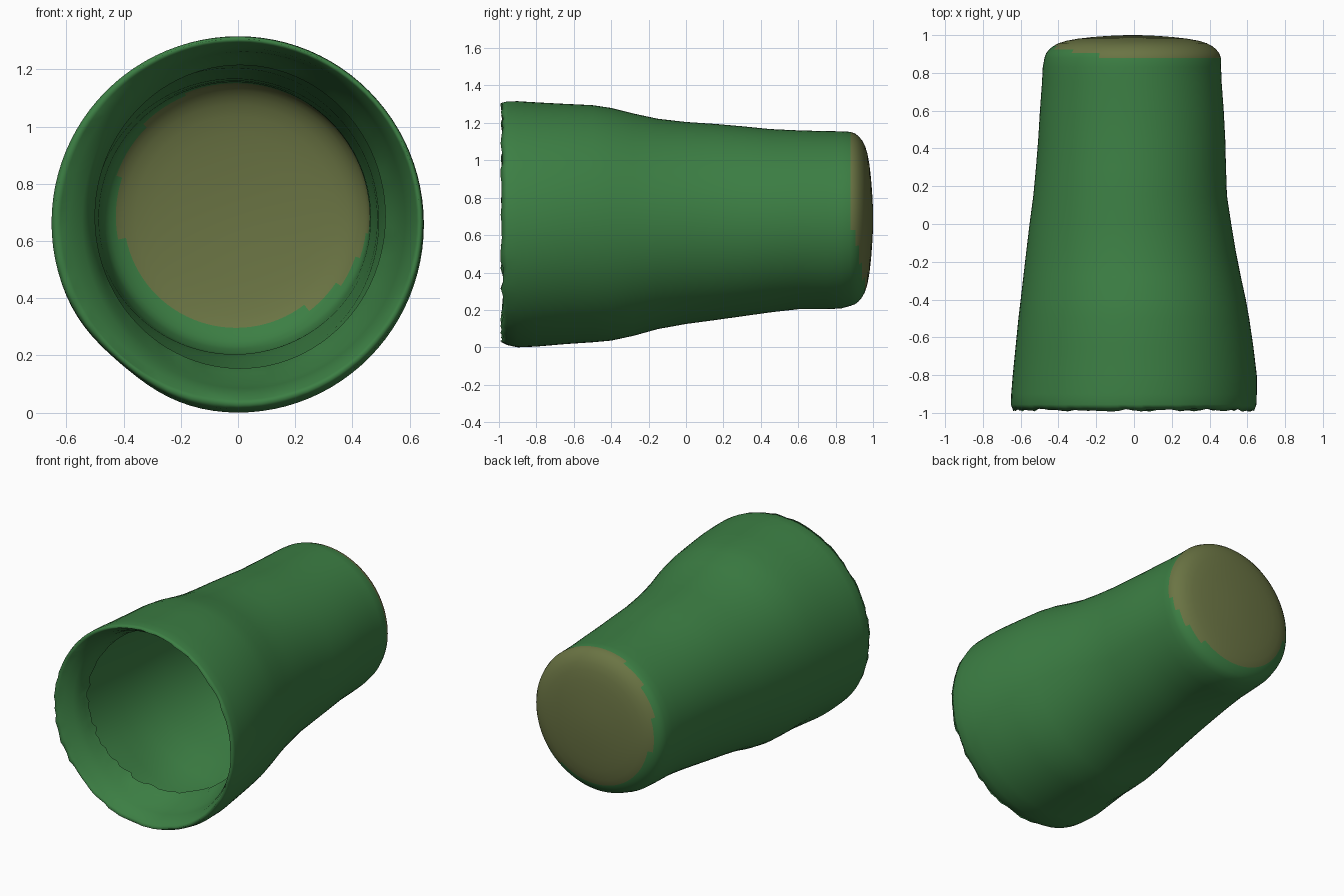
import bpy, bmesh, math, random

if "Cube" in bpy.data.objects:
    bpy.data.objects.remove(bpy.data.objects["Cube"])

random.seed(4)
N = 96


def material(name, rgb):
    m = bpy.data.materials.new(name)
    m.diffuse_color = (*rgb, 1)
    m.use_nodes = True
    m.node_tree.nodes["Principled BSDF"].inputs["Base Color"].default_value = m.diffuse_color
    return m


green = material("cup green", (0.045, 0.21, 0.057))
olive = material("base olive", (0.145, 0.175, 0.057))

# Outer wall sections: y, x left, x right, z bottom, z top
wall = [
    (-0.955, -.652, .648, .012, 1.315), (-0.90, -.650, .650, .000, 1.316),
    (-0.80, -.642, .650, .004, 1.310), (-0.65, -.627, .632, .017, 1.302),
    (-0.50, -.612, .610, .027, 1.295), (-0.40, -.600, .592, .036, 1.280),
    (-0.28, -.586, .566, .062, 1.250), (-0.15, -.571, .540, .098, 1.222),
    (0.00, -.553, .515, .125, 1.205), (0.15, -.533, .492, .145, 1.195),
    (0.30, -.519, .487, .166, 1.182), (0.45, -.507, .483, .187, 1.167),
    (0.60, -.498, .475, .204, 1.160), (0.75, -.487, .464, .204, 1.156),
    (0.83, -.483, .461, .208, 1.155), (0.88, -.474, .460, .222, 1.152),
]
# Rounded base: y, scale of the last wall section
cap = [(.905, .98), (.925, .945), (.942, .90), (.957, .84), (.97, .75),
       (.981, .62), (.989, .47), (.995, .31), (.999, .15)]
# Rolled-in lip: share of depth, x left, x right, z bottom, z top (free edge first)
lip = [
    (1.0, -.50, .515, .155, 1.215), (0.8, -.51, .54, .135, 1.23),
    (0.55, -.52, .57, .10, 1.255), (0.35, -.545, .585, .085, 1.262),
    (0.15, -.59, .605, .068, 1.275), (0.04, -.62, .625, .045, 1.295),
]

bm = bmesh.new()


def ring(y, x0, x1, z0, z1, dent=0.0, depth=0.0, jag=0.0):
    verts = []
    for i in range(N):
        a = 2 * math.pi * i / N
        c, s = math.cos(a), math.sin(a)
        k = 1 - dent * math.exp(-((a - math.radians(230)) / .3) ** 2)
        x = (x0 + x1) / 2 + (x1 - x0) / 2 * c * k
        z = (z0 + z1) / 2 + (z1 - z0) / 2 * s * k
        # The lip reaches deeper on the right than on the left
        yy = y + depth * (.27 + .12 * c) + random.uniform(-jag, jag)
        verts.append(bm.verts.new((x, yy, z)))
    return verts


rings = []
for t, *box in lip:
    rings.append(ring(-.98, *box, depth=t, jag=.02 if t == 1 else 0))
# Uneven rim
rings.append(ring(-.985, -.64, .637, .028, 1.307, dent=.02, jag=.008))
for y, *box in wall:
    d = .035 * math.exp(-((y + .75) / .3) ** 2)
    rings.append(ring(y, *box, dent=d))
_, x0, x1, z0, z1 = wall[-1]
cx, cz = (x0 + x1) / 2, (z0 + z1) / 2
for y, k in cap:
    rings.append(ring(y, cx + (x0 - cx) * k, cx + (x1 - cx) * k,
                      cz + (z0 - cz) * k, cz + (z1 - cz) * k))

# Skin between the sections and close the base
for a, b in zip(rings, rings[1:]):
    for i in range(N):
        j = (i + 1) % N
        bm.faces.new((a[i], a[j], b[j], b[i]))
tip = bm.verts.new((cx, 1.0, cz))
for i in range(N):
    bm.faces.new((rings[-1][i], rings[-1][(i + 1) % N], tip))

# Unpainted base patch, a little high and to the right of the axis
for f in bm.faces:
    c = f.calc_center_median()
    f.smooth = True
    inside = ((c.x - .02) / .445) ** 2 + ((c.z - .735) / .425) ** 2 < 1
    f.material_index = 1 if c.y > .88 and inside and c.z > .305 else 0

bmesh.ops.recalc_face_normals(bm, faces=bm.faces[:])
mesh = bpy.data.meshes.new("cup")
bm.to_mesh(mesh)
bm.free()
mesh.materials.append(green)
mesh.materials.append(olive)
cup = bpy.data.objects.new("cup", mesh)
bpy.context.collection.objects.link(cup)
